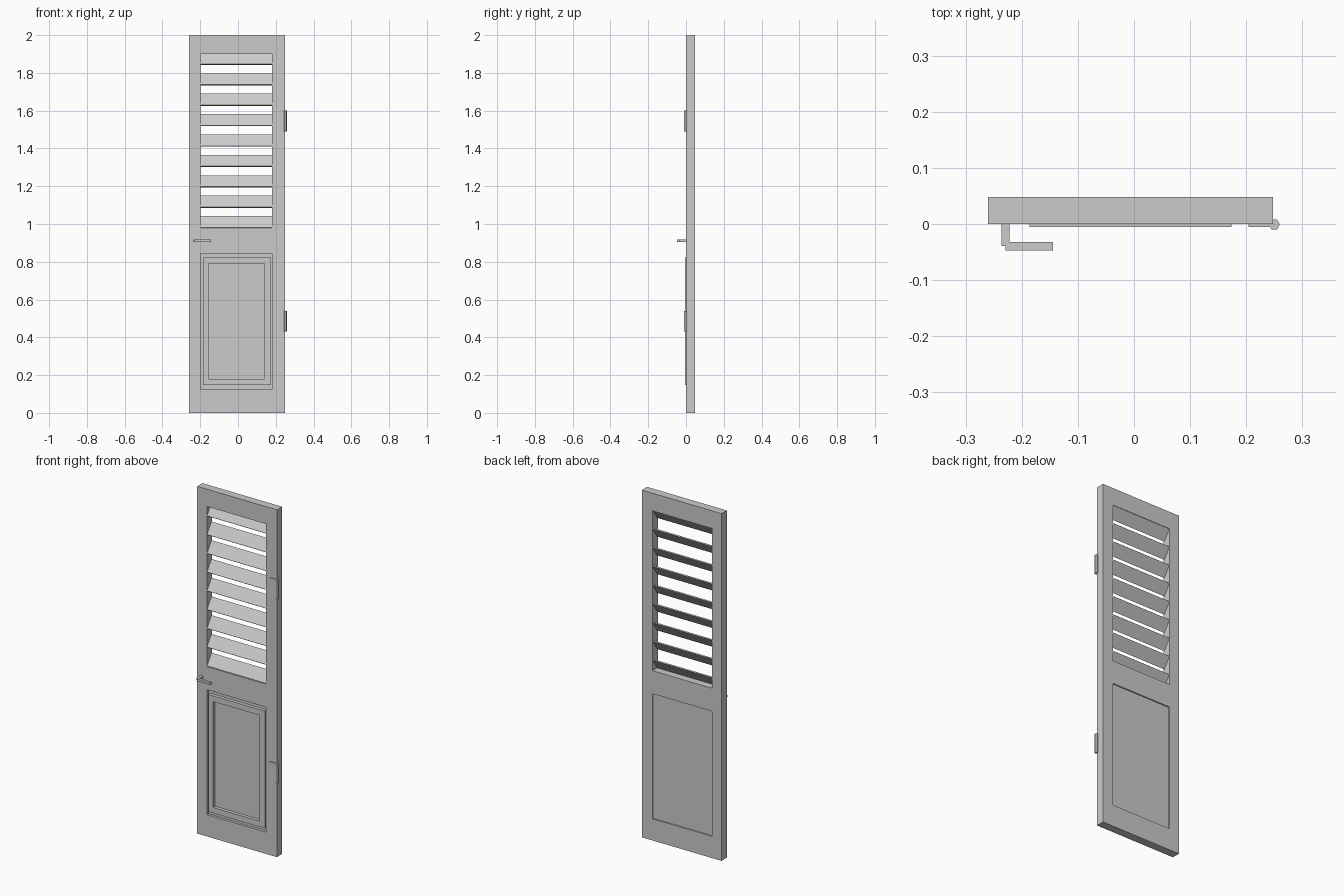
import bpy, bmesh, math
from mathutils import Vector

if "Cube" in bpy.data.objects:
    bpy.data.objects.remove(bpy.data.objects["Cube"])

grey = bpy.data.materials.new("light_grey")
grey.diffuse_color = (0.6, 0.6, 0.6, 1)
grey.use_nodes = True
grey.node_tree.nodes["Principled BSDF"].inputs["Base Color"].default_value = grey.diffuse_color


def finish(name, bm):
    bmesh.ops.recalc_face_normals(bm, faces=bm.faces)
    mesh = bpy.data.meshes.new(name)
    bm.to_mesh(mesh)
    bm.free()
    mesh.materials.append(grey)
    obj = bpy.data.objects.new(name, mesh)
    bpy.context.collection.objects.link(obj)
    return obj


def sheet(name, xs, zs, holes, y0, y1):
    """Slab made of grid cells (column, row), leaving out the holes."""
    bm = bmesh.new()
    v = [[bm.verts.new((x, y0, z)) for z in zs] for x in xs]
    for i in range(len(xs) - 1):
        for j in range(len(zs) - 1):
            if (i, j) not in holes:
                bm.faces.new((v[i][j], v[i + 1][j], v[i + 1][j + 1], v[i][j + 1]))
    ext = bmesh.ops.extrude_face_region(bm, geom=bm.faces[:], use_keep_orig=True)
    verts = [g for g in ext["geom"] if isinstance(g, bmesh.types.BMVert)]
    bmesh.ops.translate(bm, verts=verts, vec=(0, y1 - y0, 0))
    return finish(name, bm)


def prism(name, points, direction):
    """Extrude one closed outline along a direction."""
    bm = bmesh.new()
    face = bm.faces.new([bm.verts.new(p) for p in points])
    ext = bmesh.ops.extrude_face_region(bm, geom=[face], use_keep_orig=True)
    verts = [g for g in ext["geom"] if isinstance(g, bmesh.types.BMVert)]
    bmesh.ops.translate(bm, verts=verts, vec=Vector(direction))
    return finish(name, bm)


def box(name, x0, x1, y0, y1, z0, z1):
    return sheet(name, [x0, x1], [z0, z1], [], y0, y1)


L, R = -0.198, 0.18      # opening sides
BACK = 0.048

# Door frame with louvre opening and lower panel opening
sheet("door_frame", [-0.26, L, R, 0.248], [0, 0.125, 0.845, 0.978, 1.90, 2.0],
      [(1, 1), (1, 3)], 0, BACK)

# Recessed lower panel and its raised moulding
box("lower_panel", L, R, 0.014, 0.041, 0.125, 0.845)
sheet("panel_moulding", [-0.186, -0.155, 0.14, 0.174], [0.147, 0.18, 0.79, 0.823],
      [(1, 1)], -0.005, 0.014)

# Sloping louvre slats, low edge at the front
for i in range(9):
    z = 0.978 + 0.108 * i
    outline = [(L, 0.006, z), (L, 0.001, z + 0.004),
               (L, 0.042, z + 0.064), (L, 0.047, z + 0.060)]
    prism(f"slat_{i + 1}", outline, (R - L, 0, 0))

# Lever handle
box("handle_stem", -0.236, -0.222, -0.039, 0.0, 0.904, 0.917)
box("handle_lever", -0.229, -0.144, -0.047, -0.032, 0.904, 0.917)

# Hinges: flat leaf and six-sided pin
for name, z in (("lower", 0.43), ("upper", 1.49)):
    box(f"{name}_hinge_leaf", 0.204, 0.248, -0.005, 0.0, z, z + 0.11)
    pin = [(0.25 + 0.01 * math.cos(a * math.pi / 3),
            -0.001 + 0.01 * math.sin(a * math.pi / 3), z) for a in range(6)]
    prism(f"{name}_hinge_pin", pin, (0, 0, 0.11))
